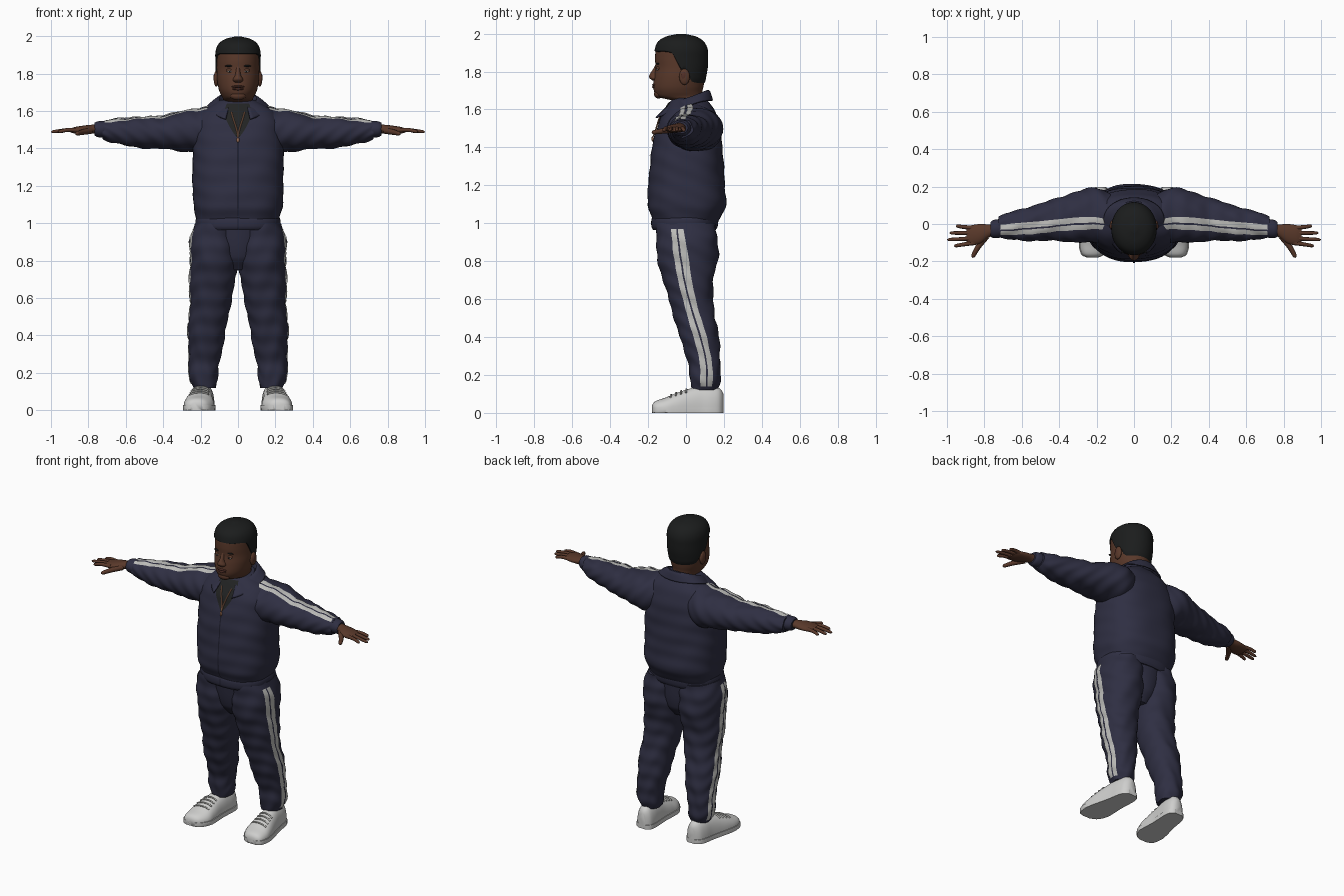
import bpy, bmesh
from math import sin, cos, pi, sqrt, asin
from mathutils import Vector

if "Cube" in bpy.data.objects:
    bpy.data.objects.remove(bpy.data.objects["Cube"])


def material(name, red, green, blue):
    mat = bpy.data.materials.new(name)
    mat.use_nodes = True
    colour = (red, green, blue, 1)
    mat.diffuse_color = colour
    shader = mat.node_tree.nodes["Principled BSDF"]
    shader.inputs["Base Color"].default_value = colour
    shader.inputs["Roughness"].default_value = 0.8
    return mat


navy = material("navy cloth", .028, .028, .055)
dark_navy = material("dark navy seam", .014, .014, .028)
stripe_grey = material("stripe grey", .5, .5, .48)
skin = material("brown skin", .1, .04, .023)
lip = material("lip brown", .085, .03, .021)
black = material("soft black", .011, .012, .012)
shirt = material("charcoal shirt", .016, .017, .017)
white = material("shoe white", .62, .62, .61)
gold = material("dull gold", .3, .14, .08)


def sample(rows, t):
    """Smoothly interpolate rows whose first entry is the parameter."""
    last = len(rows) - 1
    i = 0
    while i < last - 1 and t > rows[i + 1][0]:
        i += 1
    a, b = rows[i], rows[i + 1]
    span = b[0] - a[0]
    k = min(1, max(0, (t - a[0]) / span))

    def slope(j, c):
        lo, hi = rows[max(j - 1, 0)], rows[min(j + 1, last)]
        return (hi[c] - lo[c]) / (hi[0] - lo[0]) * span

    return [a[c] * (1 + 2 * k) * (1 - k) ** 2 + b[c] * k * k * (3 - 2 * k)
            + slope(i, c) * k * (1 - k) ** 2 - slope(i + 1, c) * k * k * (1 - k)
            for c in range(1, len(a))]


def grid(name, fn, nu, nv, mat, closed=True, mirror=False, thick=0):
    """Mesh a surface fn(u, v); closed surfaces wrap in u and get end caps."""
    bm = bmesh.new()
    cols = nu if closed else nu + 1
    rows = [[bm.verts.new(fn(i / nu, j / nv)) for i in range(cols)] for j in range(nv + 1)]
    for low, high in zip(rows, rows[1:]):
        for i in range(nu):
            n = (i + 1) % cols
            bm.faces.new((low[i], low[n], high[n], high[i]))
    if closed:
        bm.faces.new(rows[0][::-1])
        bm.faces.new(rows[-1])
        bmesh.ops.recalc_face_normals(bm, faces=bm.faces)
    mesh = bpy.data.meshes.new(name)
    bm.to_mesh(mesh)
    bm.free()
    mesh.materials.append(mat)
    obj = bpy.data.objects.new(name, mesh)
    bpy.context.collection.objects.link(obj)
    if thick:
        obj.modifiers.new("Thickness", "SOLIDIFY").thickness = thick
    if mirror:
        obj.modifiers.new("Mirror", "MIRROR")
    return obj


def surface(rings, axis, power=1.0, fold=0, low=-9, high=9):
    """Rings are (position, centre a, centre b, radius a, radius b)."""
    def bend(x):
        return abs(x) ** power * (1 if x > 0 else -1)

    def point(angle, t, grow=0):
        ca, cb, ra, rb = sample(rings, t)
        wave = sin(t * 47 + 2 * sin(angle * 2)) * sin(angle * 3 + t * 19)
        grow += fold * wave
        p = [ca + (ra + grow) * bend(cos(angle)), cb + (rb + grow) * bend(sin(angle))]
        p.insert(axis, t)
        p[2] = min(high, max(low, p[2]))
        return Vector(p)
    return point


def loft(name, point, start, end, mat, nu=40, nv=40, mirror=False, grow=0):
    return grid(name, lambda u, v: point(u * 2 * pi, start + (end - start) * v, grow),
                nu, nv, mat, mirror=mirror)


def band(name, point, start, end, left, right, mat, mirror=False, grow=.004):
    """A thin plate that follows a surface between two angle functions."""
    def fn(u, v):
        t = start + (end - start) * v
        return point(left(t) + (right(t) - left(t)) * u, t, grow)
    return grid(name, fn, 4, 60, mat, closed=False, mirror=mirror)


def tube(name, path, radius, mat, tip=.7, mirror=True):
    """A tapered round-ended tube through the path points."""
    rows = [(i / (len(path) - 1), *p) for i, p in enumerate(path)]

    def fn(u, v):
        p = Vector(sample(rows, v))
        d = Vector(sample(rows, min(1, v + .02))) - Vector(sample(rows, max(0, v - .02)))
        side = d.cross(Vector((0, 0, 1))).normalized()
        up = side.cross(d).normalized()
        r = radius * (1 + (tip - 1) * v)
        r *= sqrt(max(.03, 1 - (max(0, v - .88) / .12) ** 2))
        return p + r * (side * cos(u * 2 * pi) + up * sin(u * 2 * pi))
    return grid(name, fn, 10, 24, mat, mirror=mirror)


def blob(name, centre, size, mat, mirror=False):
    def fn(u, v):
        lat = (v * .98 + .01) * pi
        unit = (sin(lat) * cos(u * 2 * pi), sin(lat) * sin(u * 2 * pi), cos(lat))
        return Vector([c + s * n for c, s, n in zip(centre, size, unit)])
    return grid(name, fn, 20, 12, mat, mirror=mirror)


# Trousers with side stripes
leg = surface([(.12, .18, .10, .058, .066), (.17, .183, .10, .075, .08), (.25, .18, .098, .08, .083),
               (.4, .168, .07, .098, .103), (.55, .15, .035, .107, .112), (.7, .135, .012, .122, .132),
               (.82, .128, .008, .128, .162), (.92, .125, .005, .128, .16),
               (1.0, .115, 0, .115, .155)], 2, .92, .005)
loft("trouser_legs", leg, .12, 1.0, navy, 48, 80, True)
hips = surface([(.75, 0, .01, .07, .08), (.82, 0, .008, .13, .13), (1.0, 0, 0, .2, .155)], 2)
loft("trouser_hips", hips, .75, 1.0, navy)
for label, inner, outer in (("front", -.032, -.004), ("rear", .004, .032)):
    def leg_edge(offset):
        return lambda t: .1 - .4 * max(0, t - .3) / .7 + offset / (.07 + .09 * t)
    band(label + "_leg_stripes", leg, .14, .97, leg_edge(inner), leg_edge(outer), stripe_grey, True)

# Jacket body, hem and zip
torso = surface([(1.0, 0, -.005, .215, .168), (1.04, 0, 0, .226, .185), (1.09, 0, .005, .238, .206),
                 (1.2, 0, .003, .243, .202), (1.35, 0, .005, .243, .191), (1.45, 0, .01, .24, .178),
                 (1.53, 0, .015, .235, .16), (1.59, 0, .018, .2, .135), (1.63, 0, .02, .145, .11),
                 (1.66, 0, .02, .095, .085)], 2, .8, .003)
loft("jacket_body", torso, 1.0, 1.66, navy, 64, 60)
hem = surface([(.965, 0, -.008, .216, .165), (.98, 0, -.008, .224, .174),
               (1.02, 0, -.006, .226, .176), (1.04, 0, -.005, .215, .166)], 2, .85)
loft("jacket_hem", hem, .965, 1.04, navy, 64, 10)
front = -pi / 2
for part, skinfn, a, b in (("jacket_zip", torso, 1.04, 1.46), ("hem_zip", hem, .97, 1.035)):
    band(part, skinfn, a, b, lambda t: front - .006, lambda t: front + .006, dark_navy)

# Open neck with shirt, chain and pendant
band("shirt_front", torso, 1.46, 1.64, lambda t: front - (t - 1.455) * 2,
     lambda t: front + (t - 1.455) * 2, shirt)
tube("neck_chain", [torso(front + w * w * 6, 1.455 + w, .005) for w in (.14, .1, .06, .03, 0)],
     .004, gold, 1)
blob("chain_pendant", (0, -.176, 1.445), (.008, .006, .014), gold)


# Folded collar
def collar(u, v):
    gap = .42
    a = front + gap + (2 * pi - 2 * gap) * u
    f = (1 - sin(a)) / 2
    rx, ry, z = sample([(0, .09, .085, 1.6), (.45, .102, .092, 1.69 - .07 * f),
                        (.6, .112, .1 + .01 * f, 1.692 - .07 * f),
                        (1, .158, .115 + .085 * f * f, 1.645 - .1 * f * f)], v)
    return Vector((rx * cos(a), .02 + ry * sin(a), z))


grid("jacket_collar", collar, 48, 16, navy, closed=False, thick=.008)

# Sleeves, cuffs and shoulder stripes
arm = surface([(.08, .02, 1.5, .12, .14), (.2, .045, 1.495, .146, .118), (.3, .04, 1.493, .137, .108),
               (.4, .025, 1.485, .116, .088), (.5, .01, 1.485, .1, .084), (.6, -.003, 1.488, .084, .072),
               (.68, -.013, 1.493, .069, .059), (.725, -.018, 1.498, .055, .047)], 0, .95, .005)
loft("jacket_sleeves", arm, .08, .725, navy, 48, 70, True)
cuff = surface([(.7, -.022, 1.502, .045, .04), (.72, -.024, 1.502, .05, .044),
                (.755, -.027, 1.503, .047, .041), (.768, -.028, 1.504, .038, .032)], 0)
loft("sleeve_cuffs", cuff, .7, .768, navy, 32, 10, True)
for label, inner, outer in (("rear", -.03, -.004), ("front", .004, .03)):
    def arm_edge(offset):
        return lambda t: pi / 2 + .27 + offset / (.165 - .14 * t)
    band(label + "_sleeve_stripes", arm, .12, .715, arm_edge(inner), arm_edge(outer),
         stripe_grey, True)

# Hands
palm = surface([(.74, -.03, 1.505, .03, .026), (.78, -.038, 1.503, .036, .024),
                (.82, -.052, 1.5, .052, .023), (.87, -.06, 1.497, .053, .018),
                (.895, -.061, 1.496, .042, .011)], 0)
loft("palms", palm, .74, .895, skin, 24, 16, True)
for finger, y, tip_x, tip_y in (("index", -.1, .962, -.118), ("middle", -.075, 1.0, -.084),
                                ("ring", -.048, .986, -.048), ("little", -.022, .952, -.01)):
    tube(finger + "_fingers", [(.85, y, 1.498), (.91, (y + tip_y) / 2, 1.499),
                               (tip_x, tip_y, 1.488)], .0125, skin)
tube("thumbs", [(.79, -.065, 1.495), (.835, -.125, 1.486), (.865, -.18, 1.478)], .018, skin, .6)

# Head and neck
head = surface([(1.58, 0, .02, .078, .075), (1.645, 0, .012, .078, .08), (1.665, 0, -.028, .08, .118),
                (1.69, 0, -.04, .093, .126), (1.72, 0, -.04, .104, .132), (1.77, 0, -.034, .112, .134),
                (1.82, 0, -.026, .114, .135), (1.87, 0, -.026, .115, .137), (1.92, 0, -.025, .114, .133),
                (1.96, 0, -.027, .097, .113), (1.985, 0, -.026, .062, .072),
                (1.998, 0, -.026, .012, .015)], 2)
loft("head", head, 1.58, 1.96, skin, 48, 60)
hairline = [(-1, 1.9), (-.35, 1.89), (-.15, 1.84), (0, 1.8), (.15, 1.805),
            (.3, 1.78), (.5, 1.735), (1, 1.725)]


def hair(u, v):
    a = u * 2 * pi
    edge = sample(hairline, sin(a))[0]
    return head(a, edge + (1.998 - edge) * (1 - (1 - v) ** 2), .006 if v else -.01)


grid("hair", hair, 72, 24, black)

# Face
nose = surface([(1.752, 0, -.165, .014, .01), (1.762, 0, -.168, .027, .021), (1.772, 0, -.168, .026, .027),
                (1.79, 0, -.164, .016, .024), (1.82, 0, -.155, .011, .014),
                (1.84, 0, -.152, .012, .008)], 2)
loft("nose", nose, 1.752, 1.84, skin, 24, 20)
blob("upper_lip", (0, -.165, 1.73), (.034, .014, .007), lip)
blob("lower_lip", (0, -.164, 1.718), (.03, .015, .008), lip)
blob("chin", (0, -.145, 1.682), (.042, .024, .024), skin)
blob("eyelids", (.043, -.146, 1.817), (.02, .01, .01), skin, True)
blob("eye_whites", (.043, -.149, 1.812), (.014, .0085, .006), white, True)
blob("irises", (.043, -.1555, 1.812), (.005, .003, .005), black, True)
blob("eyebrows", (.045, -.149, 1.841), (.025, .008, .005), black, True)
blob("ears", (.116, -.008, 1.772), (.014, .028, .042), skin, True)
blob("ear_hollows", (.125, -.012, 1.778), (.006, .014, .022), lip, True)

# Trainers with soles and laces
last_rings = [(-.178, .222, .02, .03, .022), (-.165, .22, .02, .056, .04), (-.11, .21, .02, .08, .06),
              (-.05, .205, .02, .078, .085), (.02, .198, .02, .068, .108), (.08, .19, .02, .062, .122),
              (.14, .184, .02, .058, .12), (.18, .18, .02, .046, .108), (.198, .178, .02, .022, .08)]
shoe = surface(last_rings, 1, .85, low=.004)
sole = surface(last_rings, 1, .7, low=0, high=.028)
loft("trainers", shoe, -.178, .198, white, 40, 40, True)
loft("trainer_soles", sole, -.178, .198, white, 40, 40, True, grow=.005)
for n in range(4):
    y = -.085 + n * .027
    tube("lace_row", [shoe(pi * a, y + .012 * a, .002) for a in (.3, .4, .5, .6, .7)],
         .005, stripe_grey, 1)

# Smooth shading with sharp creases kept
bpy.ops.object.select_all(action="DESELECT")
for obj in bpy.context.collection.objects:
    if obj.type == "MESH":
        obj.select_set(True)
        bpy.context.view_layer.objects.active = obj
bpy.ops.object.shade_smooth_by_angle(angle=pi / 4)
